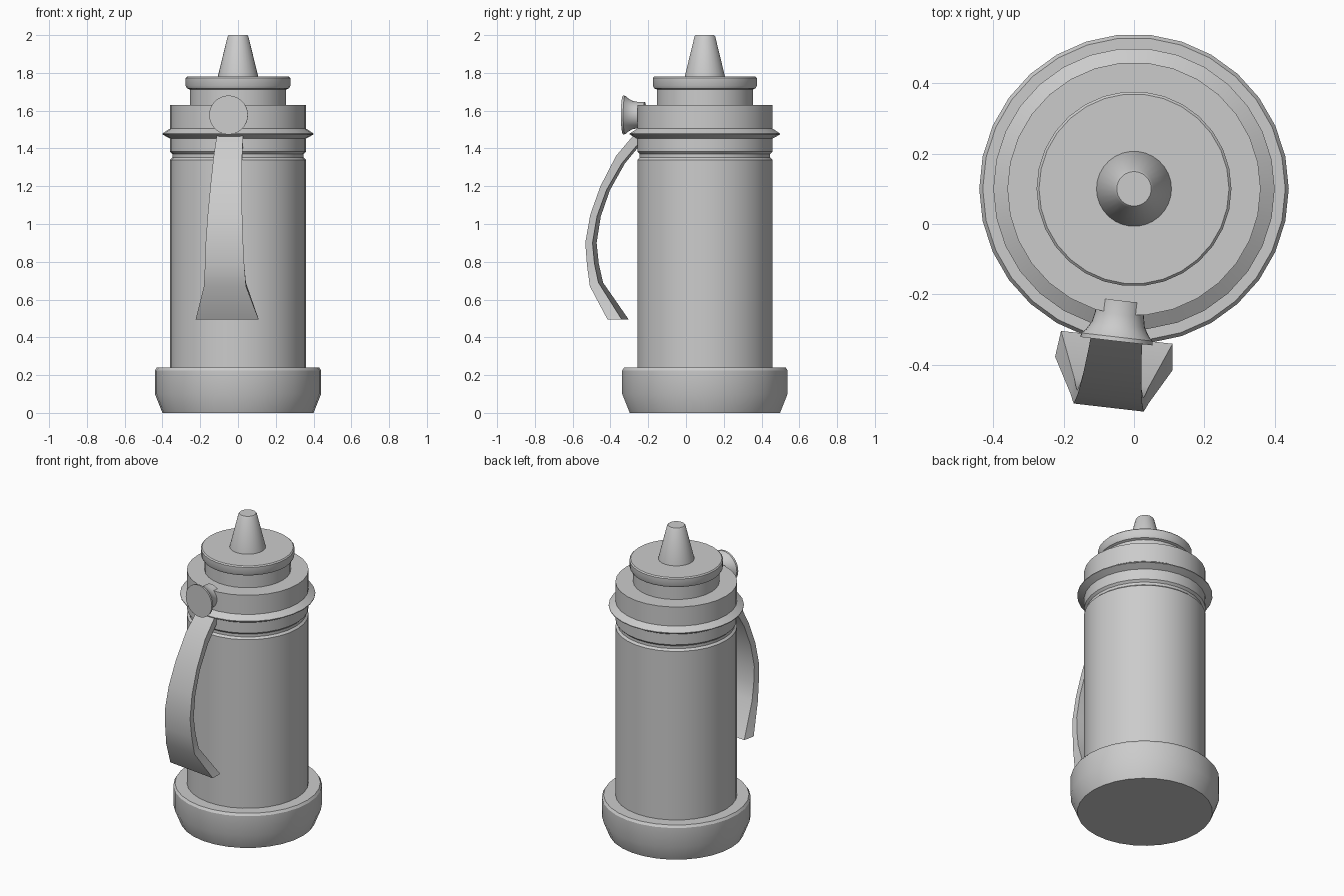
import bpy, bmesh, math
from mathutils import Matrix

if "Cube" in bpy.data.objects:
    bpy.data.objects.remove(bpy.data.objects["Cube"])

AXIS_Y = 0.1                      # vessel axis sits behind the origin
TILT = math.radians(-6.6)         # handle is turned slightly to the left
PLACE = Matrix.Translation((0, AXIS_Y, 0))
SIDE = PLACE @ Matrix.Rotation(TILT, 4, 'Z')


def finish(name, bm, matrix, angle=30):
    bmesh.ops.transform(bm, matrix=matrix, verts=bm.verts)
    bmesh.ops.recalc_face_normals(bm, faces=bm.faces)
    mesh = bpy.data.meshes.new(name)
    bm.to_mesh(mesh)
    bm.free()
    obj = bpy.data.objects.new(name, mesh)
    bpy.context.collection.objects.link(obj)
    bpy.ops.object.select_all(action='DESELECT')
    obj.select_set(True)
    bpy.context.view_layer.objects.active = obj
    bpy.ops.object.shade_smooth_by_angle(angle=math.radians(angle))
    return obj


def loft(bm, rings):
    rings = [[bm.verts.new(p) for p in ring] for ring in rings]
    n = len(rings[0])
    for a, b in zip(rings, rings[1:]):
        for i in range(n):
            j = (i + 1) % n
            bm.faces.new((a[i], a[j], b[j], b[i]))
    bm.faces.new(rings[0][::-1])
    bm.faces.new(rings[-1])


def lathe(name, profile, matrix=PLACE, n=30):
    bm = bmesh.new()
    loft(bm, [[(r * math.cos(2 * math.pi * i / n), r * math.sin(2 * math.pi * i / n), z)
               for i in range(n)] for r, z in profile])
    return finish(name, bm, matrix)


# Foot
lathe("base", [(0.40, 0), (0.44, 0.10), (0.44, 0.225), (0.43, 0.24)])

# Body with neck groove, flange and collar
lathe("body", [(0.36, 0.22), (0.36, 1.34), (0.347, 1.352), (0.347, 1.37), (0.36, 1.383),
               (0.36, 1.452), (0.40, 1.474), (0.40, 1.479), (0.36, 1.505), (0.36, 1.63)])

# Lid and its spout
lathe("lid", [(0.255, 1.61), (0.255, 1.712), (0.27, 1.718), (0.277, 1.732),
              (0.277, 1.773), (0.27, 1.78)])
lathe("spout", [(0.108, 1.77), (0.106, 1.785), (0.055, 1.993), (0.049, 2.0)])

# Flared round knob facing outwards above the handle
lathe("knob", [(0.07, 0.32), (0.07, 0.36), (0.076, 0.388), (0.09, 0.412), (0.102, 0.424), (0.103, 0.436)],
      SIDE @ Matrix.Translation((0, 0, 1.577)) @ Matrix.Rotation(math.pi / 2, 4, 'X'))

# Curved handle: outer distance, outer z, inner distance, inner z, half width
sections = [
    (0.35, 1.495, 0.325, 1.44, 0.068),
    (0.385, 1.455, 0.36, 1.41, 0.071),
    (0.465, 1.36, 0.435, 1.32, 0.076),
    (0.547, 1.20, 0.515, 1.18, 0.084),
    (0.60, 1.05, 0.565, 1.04, 0.092),
    (0.626, 0.90, 0.588, 0.90, 0.10),
    (0.616, 0.78, 0.577, 0.79, 0.105),
    (0.60, 0.67, 0.555, 0.69, 0.112),
    (0.50, 0.495, 0.425, 0.495, 0.168),
]
bm = bmesh.new()
loft(bm, [[(-w, -do, zo), (w, -do, zo), (w * 0.95, -di, zi), (-w * 0.95, -di, zi)]
          for do, zo, di, zi, w in sections])
finish("handle", bm, SIDE, 40)
